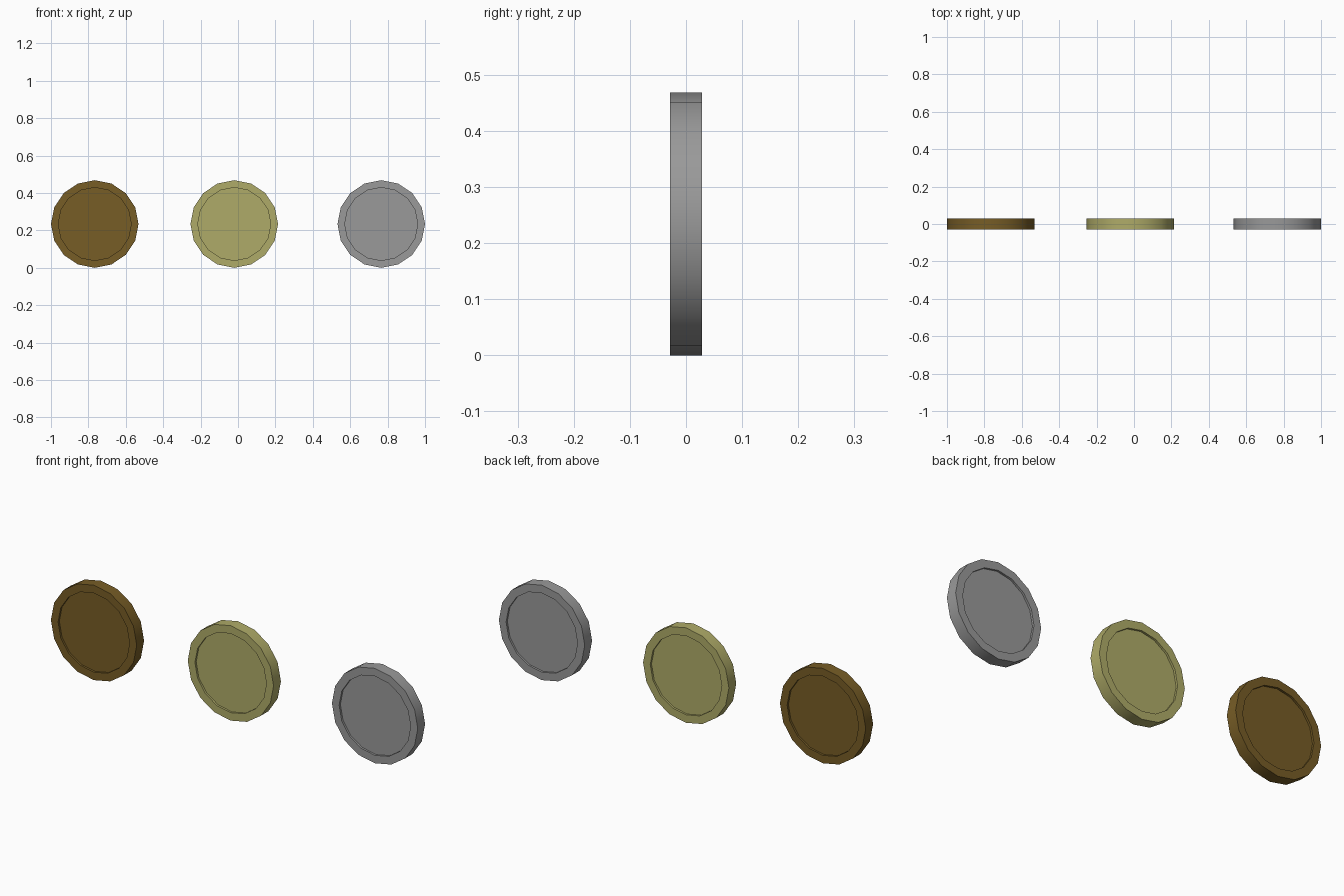
import bpy, bmesh, math

if "Cube" in bpy.data.objects:
    bpy.data.objects.remove(bpy.data.objects["Cube"])

R, R_IN = 0.234, 0.195       # outer radius, radius of the recessed disc
HALF, DEPTH = 0.0285, 0.01   # half thickness, depth of the recess
SIDES = 16


def material(name, rgb):
    m = bpy.data.materials.new(name)
    m.diffuse_color = (*rgb, 1.0)
    m.use_nodes = True
    m.node_tree.nodes["Principled BSDF"].inputs["Base Color"].default_value = m.diffuse_color
    return m


def coin(name, x, mat):
    # lathe profile (radius, y): recess wall, flat rim, outer edge, rim, recess wall
    profile = [(R_IN, -HALF + DEPTH), (R_IN, -HALF), (R, -HALF),
               (R, HALF), (R_IN, HALF), (R_IN, HALF - DEPTH)]
    bm = bmesh.new()
    rings = []
    for r, y in profile:
        rings.append([bm.verts.new((r * math.cos(2 * math.pi * i / SIDES), y,
                                    r * math.sin(2 * math.pi * i / SIDES)))
                      for i in range(SIDES)])
    for a, b in zip(rings, rings[1:]):
        for i in range(SIDES):
            j = (i + 1) % SIDES
            bm.faces.new((a[i], a[j], b[j], b[i]))
    # recessed discs, front and back
    bm.faces.new(rings[0])
    bm.faces.new(rings[-1])
    bmesh.ops.recalc_face_normals(bm, faces=bm.faces)
    me = bpy.data.meshes.new(name)
    bm.to_mesh(me)
    bm.free()
    me.materials.append(mat)
    ob = bpy.data.objects.new(name, me)
    ob.location = (x, 0, R)
    bpy.context.collection.objects.link(ob)
    # smooth round edge, crisp rims
    bpy.ops.object.select_all(action='DESELECT')
    ob.select_set(True)
    bpy.context.view_layer.objects.active = ob
    bpy.ops.object.shade_smooth_by_angle(angle=math.radians(30))


coin("bronze_coin", -0.766, material("bronze", (0.184, 0.109, 0.019)))
coin("gold_coin", -0.02, material("pale gold", (0.43, 0.41, 0.14)))
coin("silver_coin", 0.766, material("silver", (0.32, 0.32, 0.32)))
